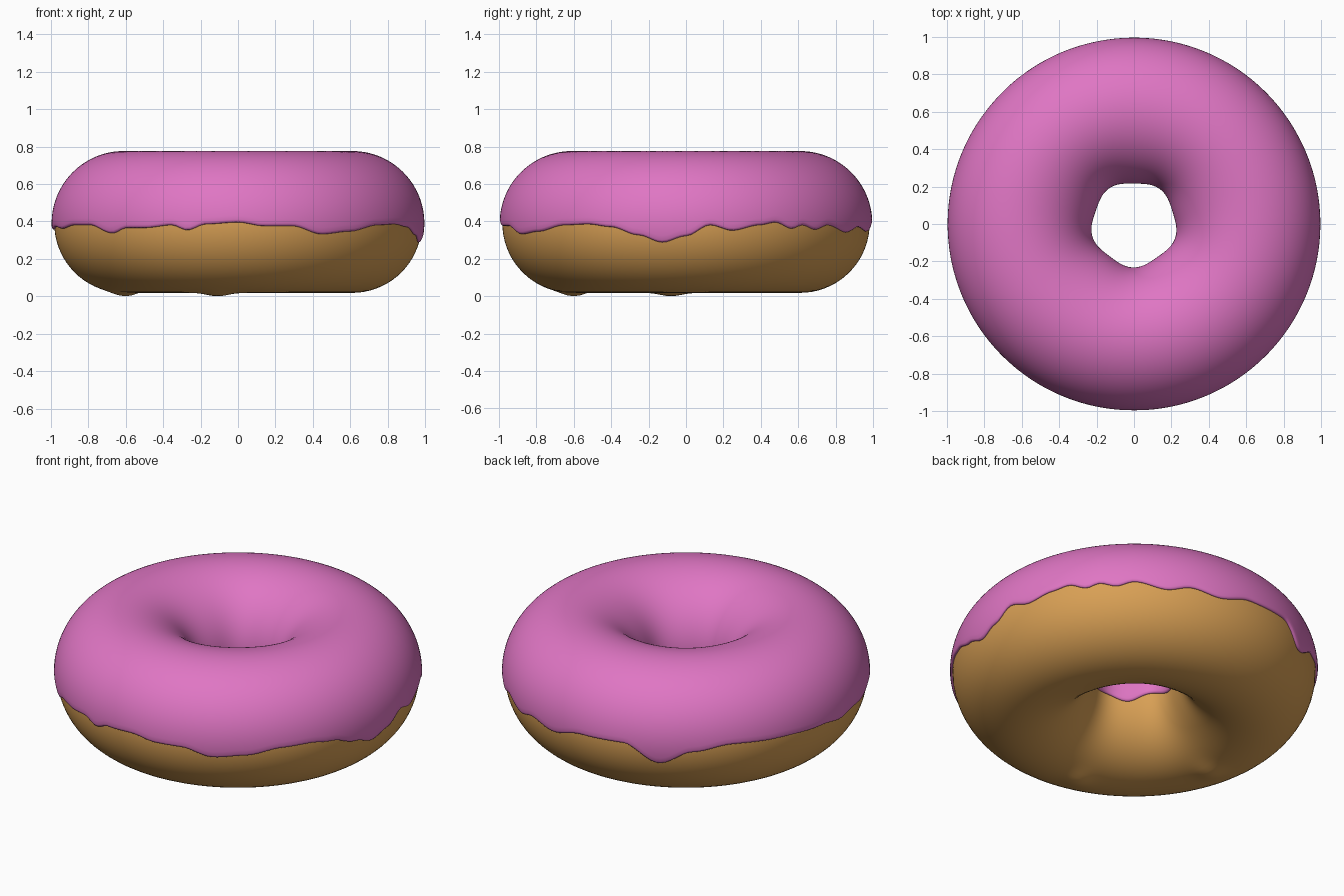
import bpy, bmesh, math

if "Cube" in bpy.data.objects:
    bpy.data.objects.remove(bpy.data.objects["Cube"])

R, CZ = 0.61, 0.39            # ring radius and centre height
DOUGH_R, ICING_R = 0.372, 0.386
SEG = 240

# Outer drip line of the icing: angle in degrees, height
DRIPS = [(0, .32), (7.5, .38), (14.5, .35), (23.5, .38), (29, .395), (35, .36),
         (39, .38), (44.5, .355), (50, .38), (60.5, .34), (68.5, .37), (78, .345),
         (90, .39), (105, .395), (116.5, .29), (127, .366), (139, .4), (155, .39),
         (173, .378), (183, .355), (190, .37), (198, .36), (208, .38), (217, .38),
         (227, .335), (233, .365), (240, .365), (249, .38), (254, .352), (260, .385),
         (270, .395), (278, .375), (287, .375), (297, .33), (307, .345), (319, .38),
         (328, .385), (336, .37), (345, .325), (352.5, .285), (360, .32)]


def drip_height(deg):
    for (a, za), (b, zb) in zip(DRIPS, DRIPS[1:]):
        if a <= deg <= b:
            t = (deg - a) / (b - a)
            return za + (zb - za) * t * t * (3 - 2 * t)
    return DRIPS[0][1]


def ring_point(theta, phi, r):
    # slight ripple on the wall of the hole
    inner = max(0.0, -math.cos(phi)) ** 2
    r -= 0.008 * inner * math.cos(5 * (theta - math.radians(125)))
    d = R + r * math.cos(phi)
    return [d * math.cos(theta), d * math.sin(theta), CZ + r * math.sin(phi)]


def make_ring(name, rows, closed, mat):
    bm = bmesh.new()
    grid = [[bm.verts.new(p) for p in row] for row in rows]
    n, m = len(grid), len(grid[0])
    for i in range(n):
        a, b = grid[i], grid[(i + 1) % n]
        for j in range(m if closed else m - 1):
            k = (j + 1) % m
            bm.faces.new((a[j], b[j], b[k], a[k])).smooth = True
    me = bpy.data.meshes.new(name)
    bm.to_mesh(me)
    bm.free()
    me.materials.append(mat)
    ob = bpy.data.objects.new(name, me)
    bpy.context.collection.objects.link(ob)
    return ob


def material(name, rgb):
    m = bpy.data.materials.new(name)
    m.diffuse_color = (*rgb, 1)
    m.use_nodes = True
    m.node_tree.nodes["Principled BSDF"].inputs["Base Color"].default_value = m.diffuse_color
    return m


pink = material("pink_icing", (0.74, 0.18, 0.55))
brown = material("golden_dough", (0.69, 0.35, 0.09))

# Dough ring, with two shallow lumps underneath
rows = []
for i in range(SEG):
    th = math.tau * i / SEG
    row = []
    for j in range(72):
        p = ring_point(th, math.tau * j / 72, DOUGH_R)
        if p[2] < CZ:
            for lx, ly in ((-0.6, -0.08), (-0.11, -0.6)):
                d2 = (p[0] - lx) ** 2 + (p[1] - ly) ** 2
                p[2] -= 0.018 * math.exp(-d2 / 0.006) * (CZ - p[2]) / DOUGH_R
        row.append(p)
    rows.append(row)
make_ring("dough", rows, True, brown)

# Icing shell with a rounded rim that tucks into the dough
rows = []
for i in range(SEG):
    th = math.tau * i / SEG
    deg = math.degrees(th)
    start = math.asin((drip_height(deg) - CZ) / ICING_R)
    inner_z = 0.355 + 0.015 * math.sin(4 * th) + 0.01 * math.sin(7 * th + 1)
    end = math.pi - math.asin((inner_z - CZ) / ICING_R)
    pad = 0.04
    row = [ring_point(th, start + 0.012, DOUGH_R - 0.006),
           ring_point(th, start, DOUGH_R + 0.004),
           ring_point(th, start + 0.01, ICING_R - 0.003)]
    for j in range(57):
        row.append(ring_point(th, start + pad + (end - start - 2 * pad) * j / 56, ICING_R))
    row += [ring_point(th, end - 0.01, ICING_R - 0.003),
            ring_point(th, end, DOUGH_R + 0.004),
            ring_point(th, end - 0.012, DOUGH_R - 0.006)]
    rows.append(row)
make_ring("icing", rows, False, pink)
